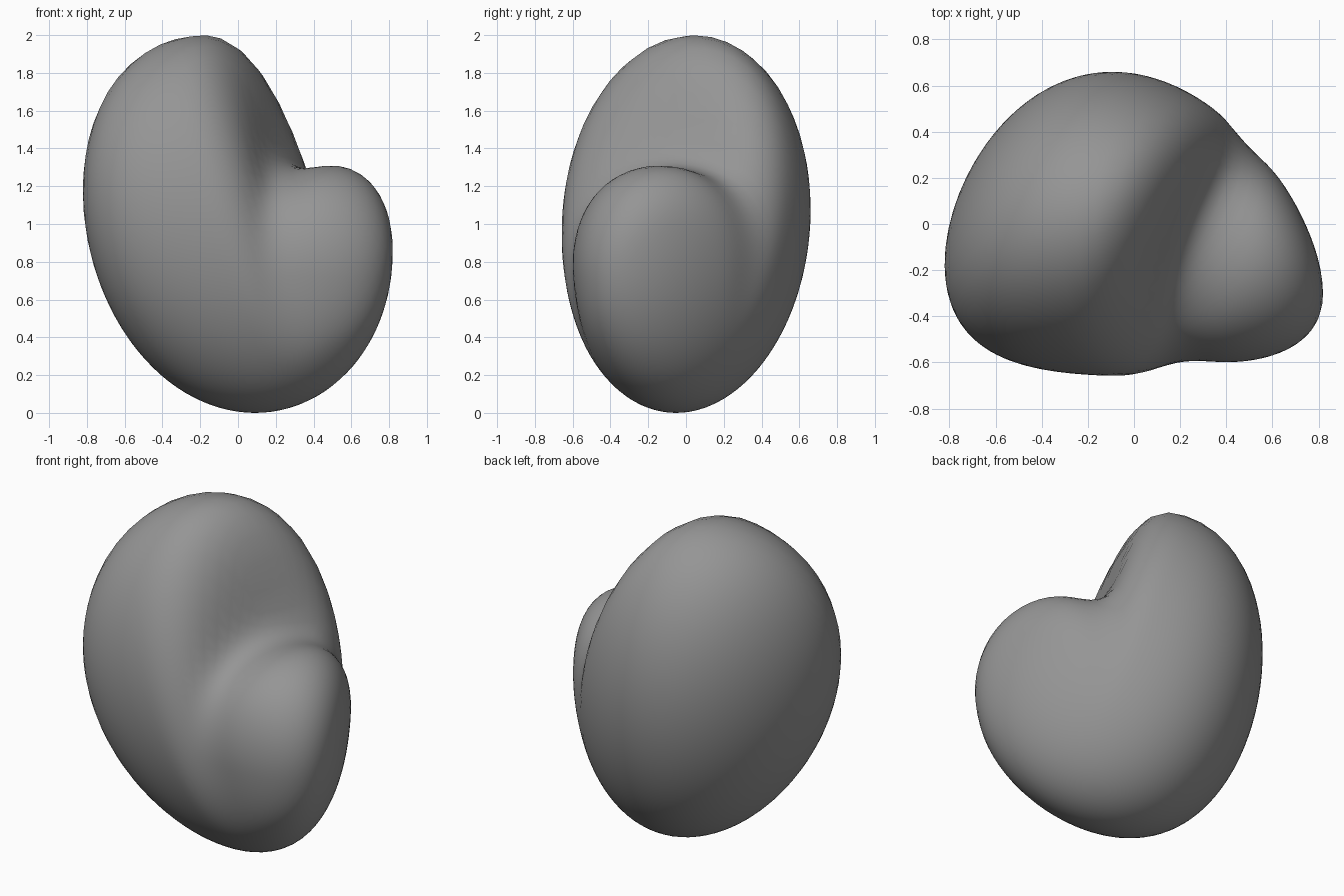
import bpy, bmesh
from mathutils import Vector

cube = bpy.data.objects.get("Cube")
if cube:
    bpy.data.objects.remove(cube, do_unlink=True)

CORE = Vector((0.1, -0.06, 0.72))                  # inside point all rays start from
NOTCH = Vector((0.34, 0.20, 1.26))                 # point on the tall lobe's inner face
NOTCH_NORMAL = Vector((0.42, -0.16, 0.14)).normalized()
LOBE, LOBE_RADII = Vector((0.51, -0.14, 0.73)), Vector((0.58, 0.54, 0.58))


def smooth_min(a, b, k):
    h = max(k - abs(a - b), 0) / k
    return min(a, b) - h * h * k / 4


def hull(p):
    """Leaning egg whose sides bend towards the front."""
    t = p.z - 1
    x = (p.x + 0.13 * t + 0.04 * t * t) / 0.81
    y = (p.y - 0.04 * t + 0.35 * (p.x + 0.1) ** 2) * (1 + 0.12 * p.x) / 0.655
    return (Vector((x, y, t)).length - 1) * 0.7


def field(p):
    """Hull with a notch between the tall lobe and the short lobe."""
    tall = (p - NOTCH).dot(NOTCH_NORMAL)
    d = p - LOBE
    rise = max(d.z, 0) / LOBE_RADII.z              # the short lobe is a dome on a column
    short = (Vector((d.x / LOBE_RADII.x, d.y / LOBE_RADII.y, rise)).length - 1) * 0.57
    return -smooth_min(-hull(p), -smooth_min(tall, short, 0.2), 0.2)


def surface_point(direction):
    """Walk out from the core to the skin, then refine."""
    far = 0.2
    while field(CORE + direction * far) < 0:
        far += 0.04
    near = far - 0.04
    for _ in range(10):
        mid = (near + far) / 2
        if field(CORE + direction * mid) < 0:
            near = mid
        else:
            far = mid
    return CORE + direction * near


# Bean body
bm = bmesh.new()
bmesh.ops.create_icosphere(bm, subdivisions=5, radius=1)
for v in bm.verts:
    v.co = surface_point(v.co.normalized())
for f in bm.faces:
    f.smooth = True
mesh = bpy.data.meshes.new("bean_body")
bm.to_mesh(mesh)
bm.free()
bean = bpy.data.objects.new("bean_body", mesh)
bpy.context.collection.objects.link(bean)

# Plain grey skin
grey = bpy.data.materials.new("grey")
grey.use_nodes = True
colour = (0.3, 0.3, 0.3, 1)
grey.diffuse_color = colour
grey.node_tree.nodes["Principled BSDF"].inputs["Base Color"].default_value = colour
mesh.materials.append(grey)
